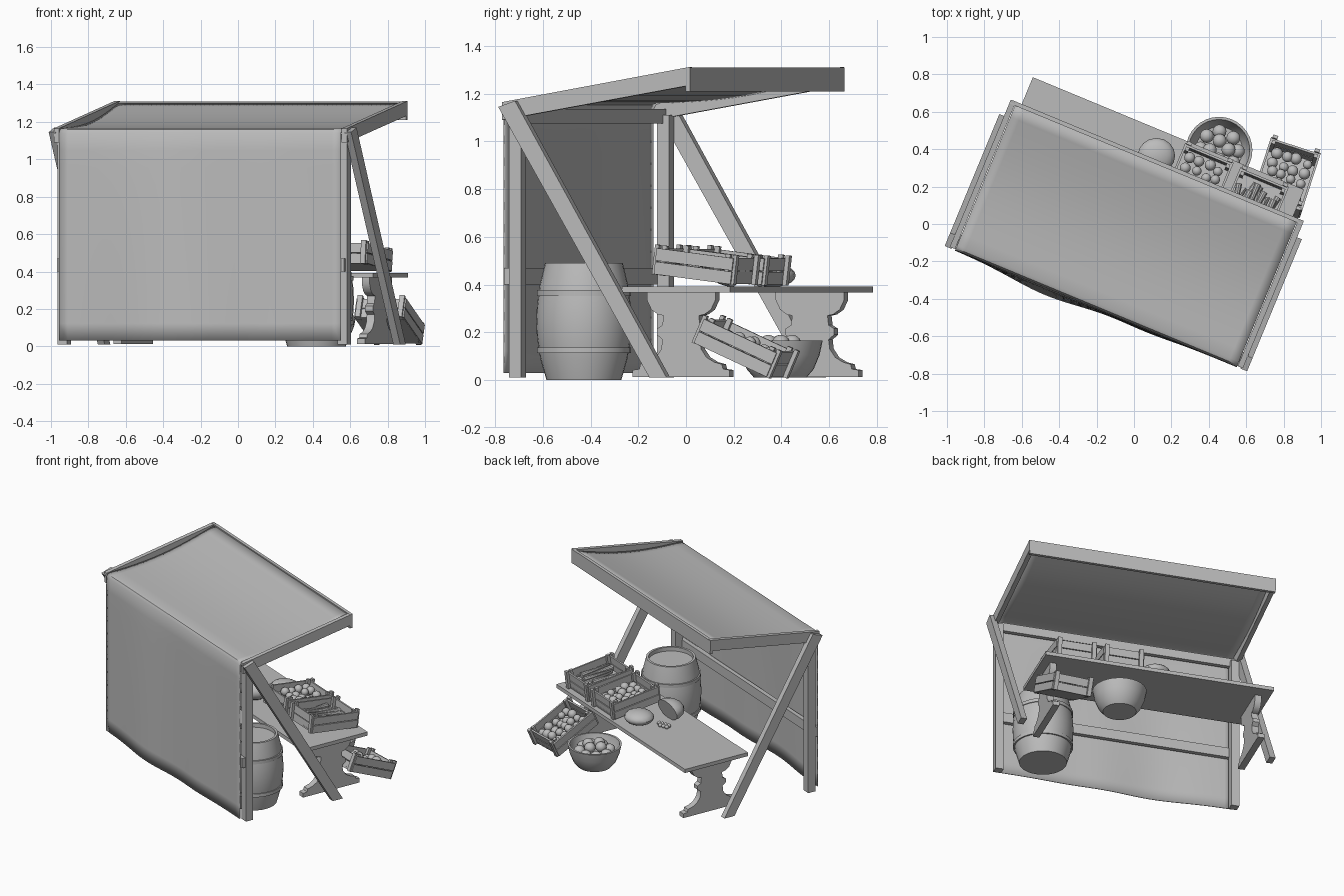
import bpy, bmesh, math, random
from mathutils import Matrix, Vector

random.seed(4)
cube = bpy.data.objects.get("Cube")
if cube:
    bpy.data.objects.remove(cube, do_unlink=True)

grey = bpy.data.materials.new("plain_grey")
grey.use_nodes = True
COLOUR = (0.5, 0.5, 0.5, 1)
grey.diffuse_color = COLOUR
grey.node_tree.nodes["Principled BSDF"].inputs["Base Color"].default_value = COLOUR

T = Matrix.Translation
# The stall stands turned on the ground; its own axes are (length, depth, height)
STALL = Matrix.Rotation(math.radians(-22.5), 4, 'Z') @ T((-0.015, 0, 0))
parts = []


def finish(name, bm, matrix=STALL):
    bmesh.ops.recalc_face_normals(bm, faces=bm.faces)
    mesh = bpy.data.meshes.new(name)
    bm.to_mesh(mesh)
    bm.free()
    mesh.materials.append(grey)
    ob = bpy.data.objects.new(name, mesh)
    ob.matrix_world = matrix
    bpy.context.scene.collection.objects.link(ob)
    parts.append(ob)
    return ob


def add_box(bm, centre, size):
    bmesh.ops.create_cube(bm, size=1, matrix=T(centre) @ Matrix.Diagonal((*size, 1)))


def box(name, centre, size):
    bm = bmesh.new()
    add_box(bm, centre, size)
    return finish(name, bm)


def prism(name, outline, u, width):
    """Depth/height outline extruded along the stall's length."""
    bm = bmesh.new()
    face = bm.faces.new([bm.verts.new((u - width / 2, v, z)) for v, z in outline])
    grown = bmesh.ops.extrude_face_region(bm, geom=[face])["geom"]
    moved = [g for g in grown if isinstance(g, bmesh.types.BMVert)]
    bmesh.ops.translate(bm, verts=moved, vec=(width, 0, 0))
    return finish(name, bm)


def lathe(name, profile, place, steps=32):
    bm = bmesh.new()
    verts = [bm.verts.new((r, 0, z)) for r, z in profile]
    edges = [bm.edges.new(pair) for pair in zip(verts, verts[1:])]
    bmesh.ops.spin(bm, geom=verts + edges, cent=(0, 0, 0), axis=(0, 0, 1),
                   angle=math.tau, steps=steps, use_duplicate=False)
    bmesh.ops.remove_doubles(bm, verts=bm.verts, dist=0.0005)
    return finish(name, bm, T(place))


def add_ball(bm, place, size):
    bmesh.ops.create_uvsphere(bm, u_segments=16, v_segments=10, radius=1,
                              matrix=T(place) @ Matrix.Diagonal((*size, 1)))


# Frame: posts, diagonal braces and sloping roof sides
for side, s in (("left", 1), ("right", -1)):
    box(side + "_post", (s * 0.81, -0.435, 0.56), (0.055, 0.055, 1.1))
    prism(side + "_brace", [(0.19, 0.01), (0.268, 0.01), (-0.42, 1.17), (-0.496, 1.145)],
          s * 0.855, 0.04)
    prism(side + "_roof_beam", [(-0.49, 1.09), (0.36, 1.235), (0.36, 1.312), (-0.49, 1.165)],
          s * 0.833, 0.03)
box("middle_rail", (0, -0.474, 0.435), (1.66, 0.03, 0.07))
box("top_rail", (0, -0.45, 1.105), (1.64, 0.03, 0.06))
box("front_board", (0, 0.352, 1.26), (1.69, 0.022, 0.1))

# Cloth: sagging roof that turns over the back edge and hangs as a wall
path = []
for i in range(13):
    t = i / 12
    path.append((0.345 - 0.81 * t, 1.3 - 0.137 * t - 0.035 * math.sin(math.pi * t), 0))
path += [(-0.482, 1.156, 0), (-0.492, 1.14, 0)]
for i in range(1, 13):
    path.append((-0.494, 1.14 - 1.11 * i / 12, i / 12))
bm = bmesh.new()
rows = []
COLS = 32
for v, z, drop in path:
    row = []
    for j in range(COLS + 1):
        u = -0.815 + 1.63 * j / COLS
        fold = 0.036 * math.exp(-((u + 0.28) / 0.28) ** 2) + 0.012 * math.exp(-((u - 0.3) / 0.2) ** 2)
        row.append(bm.verts.new((u, v - fold * drop ** 0.7, z)))
    rows.append(row)
for a, b in zip(rows, rows[1:]):
    for j in range(COLS):
        bm.faces.new((a[j], a[j + 1], b[j + 1], b[j]))
cloth = finish("cloth_cover", bm)
thick = cloth.modifiers.new("thickness", 'SOLIDIFY')
thick.thickness = 0.006
thick.offset = 0

# Table with two shaped trestle legs
box("table_top", (0, 0.273, 0.38), (1.57, 0.49, 0.026))
half = [(0.22, 0.012), (0.22, 0.042), (0.19, 0.046), (0.185, 0.066), (0.15, 0.075),
        (0.115, 0.095), (0.09, 0.13), (0.085, 0.17), (0.11, 0.19), (0.11, 0.215),
        (0.085, 0.23), (0.08, 0.27), (0.105, 0.275), (0.135, 0.295), (0.155, 0.335),
        (0.155, 0.368)]
outline = [(0.273 + v, z) for v, z in half] + [(0.273 - v, z) for v, z in reversed(half)]
for side, s in (("left", 1), ("right", -1)):
    prism(side + "_table_leg", outline, s * 0.705, 0.045)

# Barrel with hoops and a sunken lid
BARREL = (0.42, -0.428, 0)
lathe("barrel", [(0, 0), (0.157, 0), (0.183, 0.09), (0.197, 0.18), (0.2, 0.245),
                 (0.197, 0.31), (0.185, 0.4), (0.163, 0.49), (0.147, 0.49),
                 (0.147, 0.462), (0, 0.462)], BARREL)
for name, z in (("lower_hoop", 0.125), ("upper_hoop", 0.365)):
    lathe(name, [(0.186, z - 0.012), (0.197, z - 0.012), (0.197, z + 0.012),
                 (0.186, z + 0.012), (0.186, z - 0.012)], BARREL)

# Bowl of apples
BOWL = (0.455, 0.395, 0)
lathe("bowl", [(0, 0.01), (0.11, 0.01), (0.14, 0.045), (0.165, 0.105), (0.178, 0.165),
               (0.164, 0.165), (0.15, 0.105), (0.125, 0.06), (0, 0.05)], BOWL)
bm = bmesh.new()
for count, ring, z in ((8, 0.1, 0.12), (4, 0.05, 0.155)):
    for k in range(count):
        a = math.tau * k / count + random.uniform(-0.1, 0.1)
        add_ball(bm, (ring * math.cos(a), ring * math.sin(a), z), (0.037, 0.037, 0.034))
finish("apples", bm, T(BOWL))

# Slatted crates with produce
CW, CL, CH = 0.28, 0.35, 0.12


def crate(name, place, yaw, tilt, filling):
    matrix = (T(place) @ Matrix.Rotation(math.radians(yaw), 4, 'Z')
              @ Matrix.Rotation(math.radians(tilt), 4, 'X') @ T((0, 0, -CH / 2)))
    bm = bmesh.new()
    add_box(bm, (0, 0, 0.008), (CW - 0.01, CL - 0.01, 0.012))
    for s in (-1, 1):
        for z in (0.029, 0.086):
            add_box(bm, (s * (CW / 2 - 0.006), 0, z), (0.012, CL, 0.052))
            add_box(bm, (0, s * (CL / 2 - 0.012), z), (CW - 0.02, 0.012, 0.052))
        for t in (-1, 1):
            add_box(bm, (s * (CW / 2 - 0.022), t * (CL / 2 + 0.003), CH / 2 + 0.003),
                    (0.028, 0.018, CH + 0.006))
            add_box(bm, (s * (CW / 2 - 0.022), t * (CL / 2 - 0.03), CH / 2 + 0.003),
                    (0.02, 0.022, CH + 0.006))
    finish(name, bm, matrix)
    bm = bmesh.new()
    if filling == "carrots":
        for layer in range(2):
            for k in range(6):
                at = T((-0.09 + 0.036 * k, random.uniform(-0.03, 0.03), 0.04 + 0.03 * layer))
                spin = Matrix.Rotation(random.uniform(-0.25, 0.25), 4, 'Z')
                lay = Matrix.Rotation(math.pi / 2 * random.choice((-1, 1)), 4, 'X')
                bmesh.ops.create_cone(bm, cap_ends=True, segments=10, radius1=0.019,
                                      radius2=0.005, depth=0.22, matrix=at @ spin @ lay)
    else:
        for i in range(4):
            for j in range(5):
                r = random.uniform(0.024, 0.032)
                add_ball(bm, (-0.084 + 0.056 * i + random.uniform(-0.008, 0.008),
                              -0.112 + 0.056 * j + random.uniform(-0.008, 0.008),
                              random.uniform(0.05, 0.085)), (r, r, r))
    finish(name + "_" + filling, bm, matrix)


crate("end_table_crate", (0.63, 0.085, 0.48), -22.5, -7, "carrots")
crate("inner_table_crate", (0.335, 0.215, 0.478), -22.5, -7, "onions")
crate("leaning_crate", (0.81, 0.25, 0.137), -18, -24, "fruit")

# Melons and loose berries on the table
bm = bmesh.new()
add_ball(bm, (0, 0, 0), (0.1, 0.095, 0.048))
finish("whole_melon", bm, T((0.12, 0.365, 0.438)))
bm = bmesh.new()
add_ball(bm, (0, 0, 0), (0.105, 0.105, 0.07))
bmesh.ops.bisect_plane(bm, geom=bm.verts[:] + bm.edges[:] + bm.faces[:], plane_co=(0, 0.01, 0),
                       plane_no=Vector((0.3, 0.9, -0.25)), clear_outer=True)
bmesh.ops.holes_fill(bm, edges=[e for e in bm.edges if e.is_boundary], sides=0)
finish("cut_melon", bm, T((0.0, 0.2, 0.46)))
bm = bmesh.new()
for k in range(7):
    add_ball(bm, (0.026 * (k % 4) - 0.04, 0.024 * (k // 4), 0), (0.014, 0.014, 0.014))
finish("berries", bm, T((-0.04, 0.31, 0.405)))

# Smooth shading with crisp edges
for ob in bpy.context.scene.objects:
    ob.select_set(ob in parts)
bpy.context.view_layer.objects.active = parts[0]
bpy.ops.object.shade_smooth_by_angle(angle=math.radians(35))
